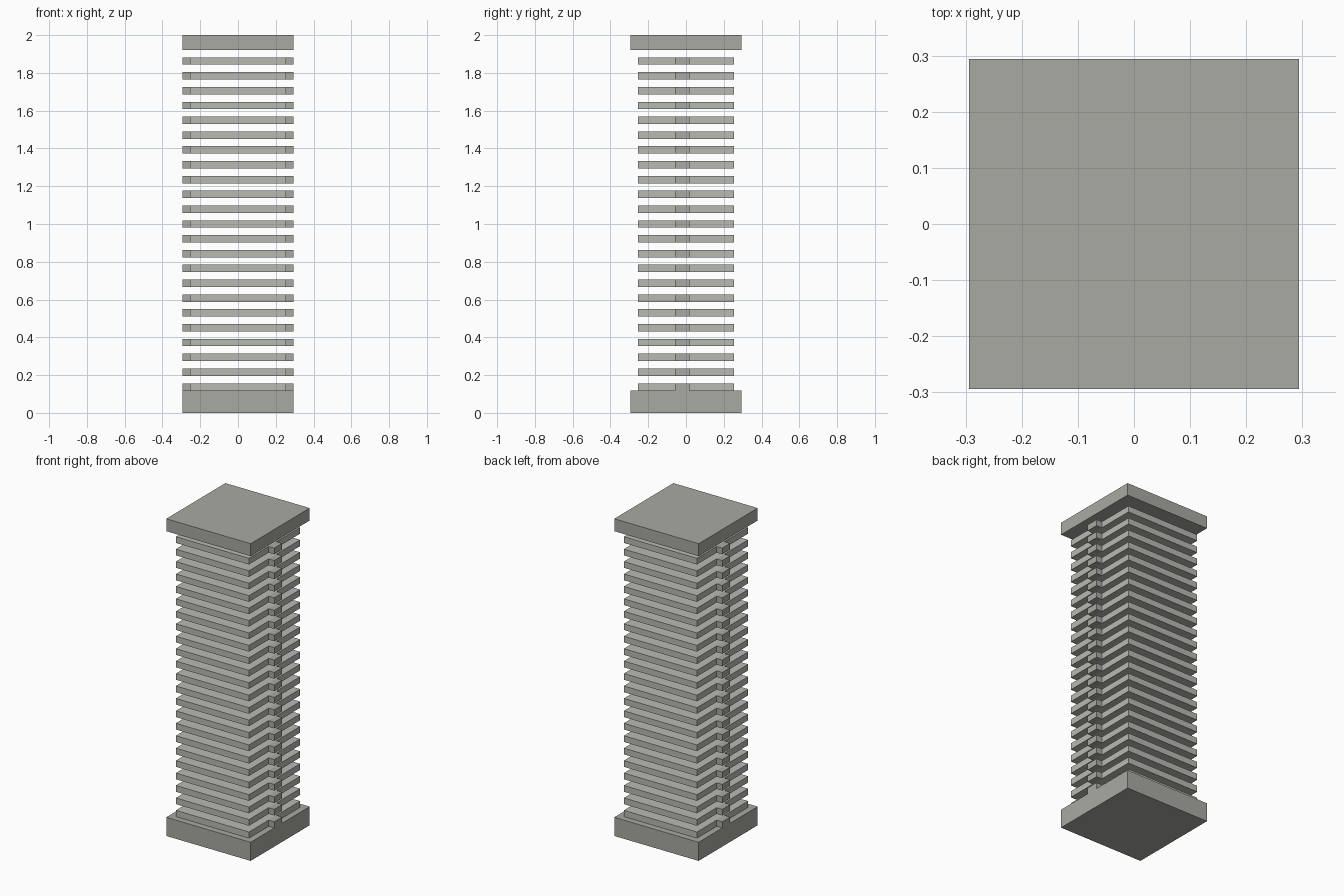
import bpy, bmesh

if "Cube" in bpy.data.objects:
    bpy.data.objects.remove(bpy.data.objects["Cube"])

U = 2 / 51          # module: every part is a whole or half number of these
FLOORS = 23


def material(name, rgb):
    mat = bpy.data.materials.new(name)
    mat.diffuse_color = (*rgb, 1)
    mat.use_nodes = True
    mat.node_tree.nodes["Principled BSDF"].inputs["Base Color"].default_value = mat.diffuse_color
    return mat


DARK = material("dark_concrete", (0.40, 0.40, 0.365))
LIGHT = material("light_concrete", (0.49, 0.49, 0.455))


def box(name, x0, x1, y0, y1, z0, z1, mat):
    """Axis-aligned box with its limits given in modules."""
    bm = bmesh.new()
    bmesh.ops.create_cube(bm, size=1)
    bmesh.ops.scale(bm, vec=((x1 - x0) * U, (y1 - y0) * U, (z1 - z0) * U), verts=bm.verts)
    bmesh.ops.translate(bm, vec=((x0 + x1) * U / 2, (y0 + y1) * U / 2, (z0 + z1) * U / 2),
                        verts=bm.verts)
    mesh = bpy.data.meshes.new(name)
    bm.to_mesh(mesh)
    bm.free()
    mesh.materials.append(mat)
    bpy.context.collection.objects.link(bpy.data.objects.new(name, mesh))


# Square base and roof cap
box("base", -7.5, 7.5, -7.5, 7.5, 0, 3, DARK)
box("roof_cap", -7.5, 7.5, -7.5, 7.5, 49, 51, DARK)

# Floor slabs, each with an off-centre tab on both sides (half turn symmetry)
for i in range(FLOORS):
    z = 3 + 2 * i
    box(f"floor_slab_{i + 1:02d}", -6.5, 6.5, -6.5, 6.5, z, z + 1, LIGHT)
    box(f"right_tab_{i + 1:02d}", 6.5, 7.5, -1.5, 0.5, z, z + 1, DARK)
    box(f"left_tab_{i + 1:02d}", -7.5, -6.5, -0.5, 1.5, z, z + 1, DARK)
